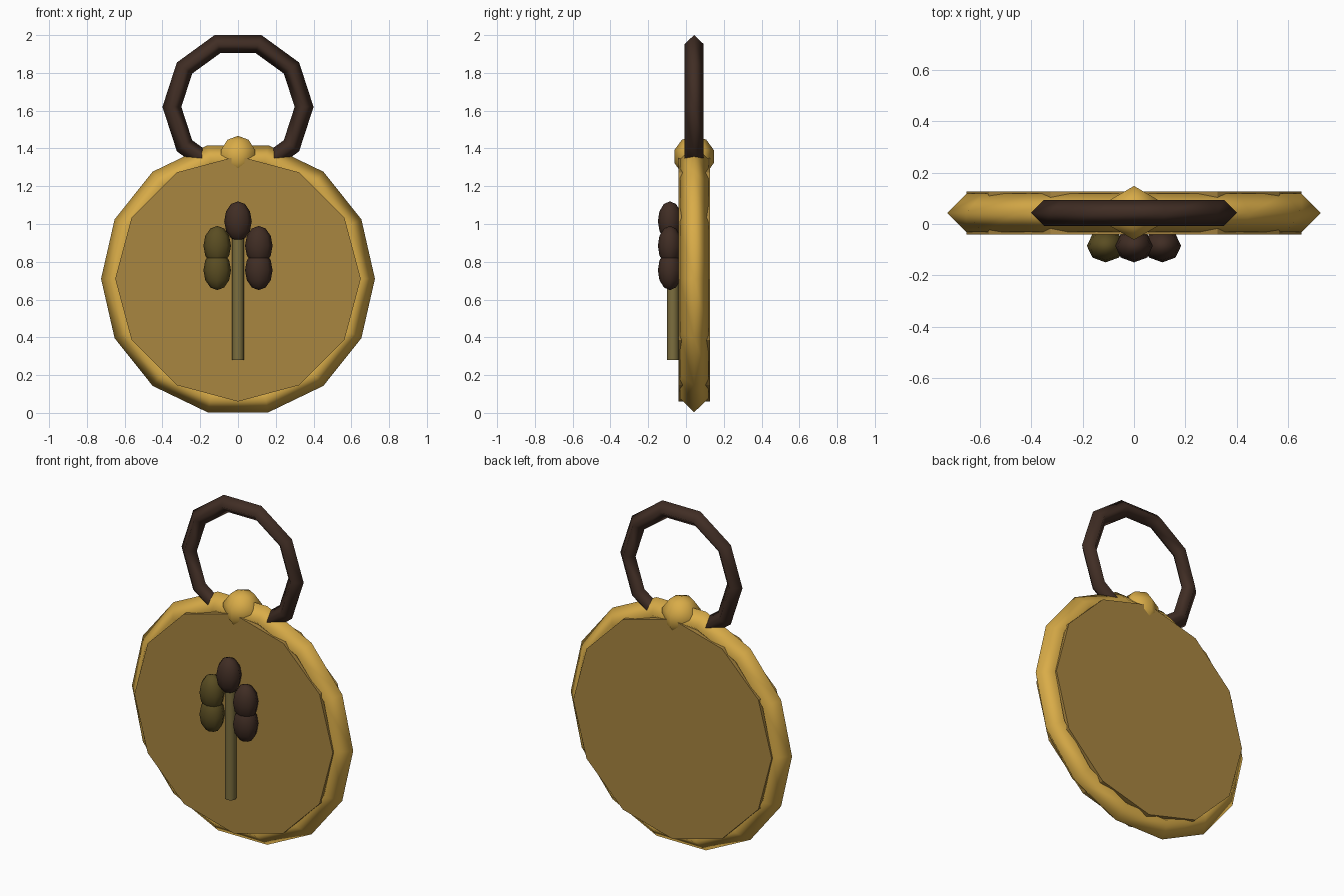
import bpy
from math import pi

cube = bpy.data.objects.get("Cube")
if cube:
    bpy.data.objects.remove(cube, do_unlink=True)


def material(name, hex_colour):
    """Flat material from an sRGB hex colour."""
    srgb = [int(hex_colour[i:i + 2], 16) / 255 for i in (0, 2, 4)]
    rgba = [((c + 0.055) / 1.055) ** 2.4 for c in srgb] + [1]
    mat = bpy.data.materials.new(name)
    mat.use_nodes = True
    mat.diffuse_color = rgba
    mat.node_tree.nodes["Principled BSDF"].inputs["Base Color"].default_value = rgba
    return mat


gold = material("bright gold", "D9AC48")
old_gold = material("old gold", "A98640")
brown = material("dark brown", "402D24")
olive = material("dark olive", "5A4D22")
stem_green = material("pale olive", "7C6E3E")

MID_Y = 0.043      # middle plane of the medallion
DISC_Z = 0.71      # centre height of the medallion


def finish(name, mat, smooth=True):
    obj = bpy.context.object
    obj.name = name
    obj.data.materials.append(mat)
    if smooth:
        bpy.ops.object.shade_smooth()
    return obj


def upright_ring(name, mat, z, major, minor, sides):
    bpy.ops.mesh.primitive_torus_add(
        major_radius=major, minor_radius=minor, major_segments=sides,
        minor_segments=4, location=(0, MID_Y, z), rotation=(pi / 2, 0, 0))
    return finish(name, mat)


def ball(name, mat, location, size, segments, rings):
    bpy.ops.mesh.primitive_uv_sphere_add(
        segments=segments, ring_count=rings, radius=1, location=location)
    bpy.context.object.scale = size
    return finish(name, mat)


# Medallion body: disc, faceted rim and hanging loop
bpy.ops.mesh.primitive_cylinder_add(
    vertices=12, radius=0.65, depth=0.168,
    location=(0, MID_Y, DISC_Z), rotation=(pi / 2, 0, 0))
finish("disc", old_gold, smooth=False)
upright_ring("rim", gold, DISC_Z, 0.65, 0.075, 14)
upright_ring("hanging_loop", brown, 1.62, 0.35, 0.05, 10)
ball("top_knob", gold, (0, MID_Y, 1.357), (0.11, 0.11, 0.11), 6, 5)

# Emblem: stem with a crown of beads
bpy.ops.mesh.primitive_cylinder_add(
    vertices=8, radius=0.032, depth=0.65, location=(0, -0.069, 0.605))
stem = finish("emblem_stem", stem_green, smooth=False)
bpy.ops.object.shade_smooth_by_angle(angle=pi / 3)

BEAD_Y = -0.085
BEAD_SIZE = (0.073, 0.064, 0.105)
ball("top_bead", brown, (0, BEAD_Y, 1.015), BEAD_SIZE, 8, 6)
for side, sign, mat in (("left", 1, brown), ("right", -1, olive)):
    for level, z in (("upper", 0.885), ("lower", 0.755)):
        ball(f"{side}_{level}_bead", mat, (sign * 0.11, BEAD_Y, z), BEAD_SIZE, 8, 6)
